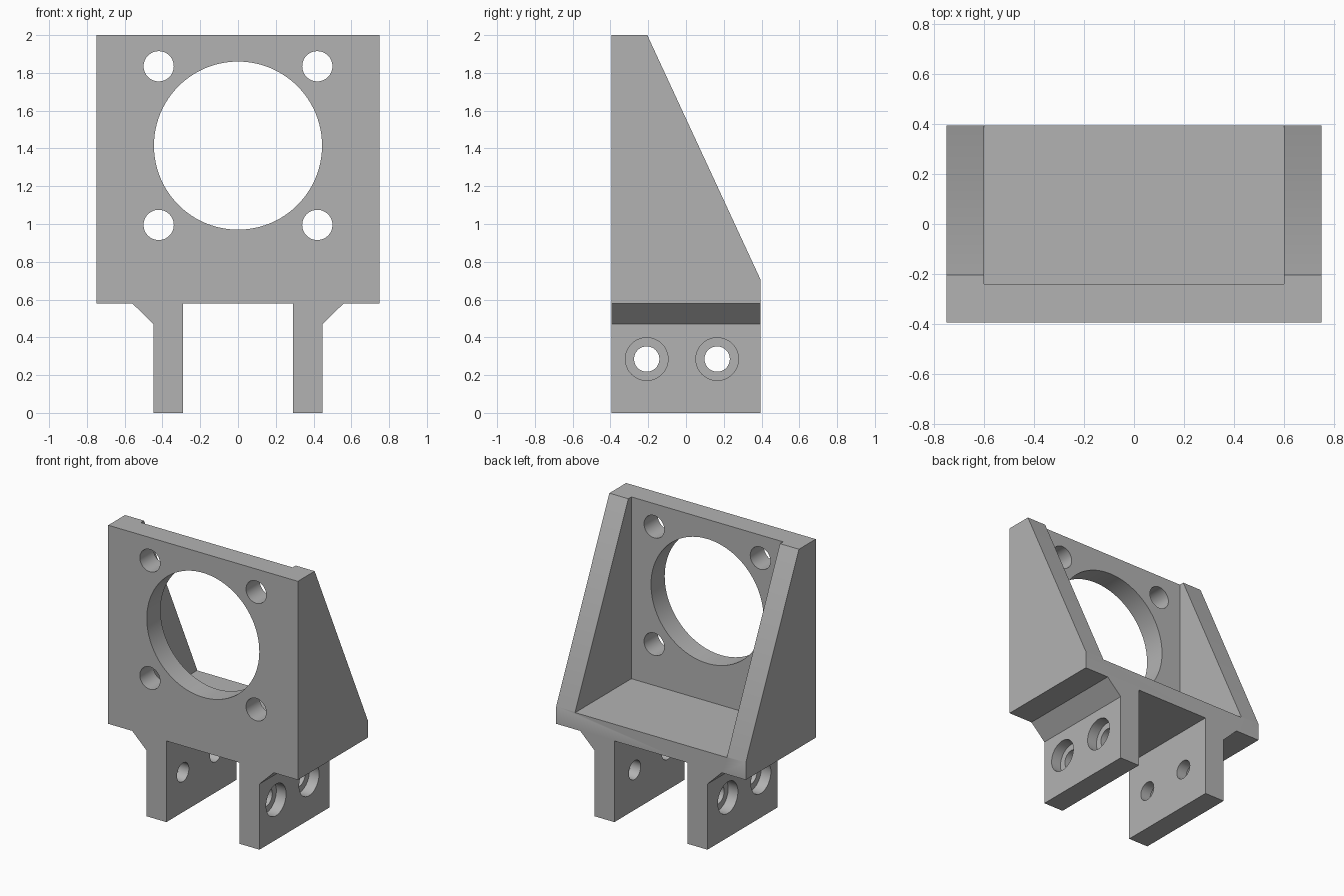
import bpy, bmesh, math
from mathutils import Matrix, Vector

cube = bpy.data.objects.get("Cube")
if cube:
    bpy.data.objects.remove(cube, do_unlink=True)

grey = bpy.data.materials.new("mid grey")
grey.use_nodes = True
colour = (0.45, 0.45, 0.45, 1)
grey.diffuse_color = colour
grey.node_tree.nodes["Principled BSDF"].inputs["Base Color"].default_value = colour


def make_object(name, bm):
    bmesh.ops.recalc_face_normals(bm, faces=bm.faces)
    mesh = bpy.data.meshes.new(name)
    bm.to_mesh(mesh)
    bm.free()
    mesh.materials.append(grey)
    obj = bpy.data.objects.new(name, mesh)
    bpy.context.collection.objects.link(obj)
    return obj


def extrude(name, points, shift):
    """Solid swept from a flat outline along shift."""
    bm = bmesh.new()
    face = bm.faces.new([bm.verts.new(p) for p in points])
    result = bmesh.ops.extrude_face_region(bm, geom=[face], use_keep_orig=True)
    moved = [v for v in result["geom"] if isinstance(v, bmesh.types.BMVert)]
    bmesh.ops.translate(bm, verts=moved, vec=shift)
    return make_object(name, bm)


def cylinder(centre, radius, depth, axis, segments=48):
    bm = bmesh.new()
    turn = Vector((0, 0, 1)).rotation_difference(Vector(axis)).to_matrix().to_4x4()
    bmesh.ops.create_cone(bm, cap_ends=True, segments=segments, radius1=radius,
                          radius2=radius, depth=depth,
                          matrix=Matrix.Translation(centre) @ turn)
    return make_object("hole_cutter", bm)


def combine(target, tool, operation):
    mod = target.modifiers.new("shape", 'BOOLEAN')
    mod.operation = operation
    mod.solver = 'EXACT'
    mod.object = tool
    tool.hide_render = True
    bpy.context.view_layer.objects.active = target
    bpy.ops.object.modifier_apply(modifier=mod.name)
    bpy.data.objects.remove(tool, do_unlink=True)


# Front outline: wide plate standing on two chamfered legs
half = [(0.29, 0.58), (0.29, 0), (0.447, 0), (0.447, 0.47),
        (0.56, 0.58), (0.75, 0.58), (0.75, 2)]
outline = half + [(-x, z) for x, z in reversed(half)]
bracket = extrude("mounting_bracket", [(x, -0.395, z) for x, z in outline], (0, 0.79, 0))

# Side outline: sloping gussets
side = [(-0.395, -0.1), (0.395, -0.1), (0.395, 0.705), (-0.205, 2), (-0.205, 2.1), (-0.395, 2.1)]
combine(bracket, extrude("side_outline", [(-1, y, z) for y, z in side], (2, 0, 0)), 'INTERSECT')

# Pocket between the gussets, open at the back and top
pocket = [(-0.24, 0.7), (0.6, 0.7), (0.6, 2.2), (-0.24, 2.2)]
combine(bracket, extrude("pocket_cutter", [(-0.6, y, z) for y, z in pocket], (1.2, 0, 0)), 'DIFFERENCE')

# Large round opening and four corner holes in the front plate
combine(bracket, cylinder((0, -0.32, 1.415), 0.445, 0.3, (0, 1, 0), 96), 'DIFFERENCE')
for x in (-0.42, 0.42):
    for z in (0.995, 1.835):
        combine(bracket, cylinder((x, -0.32, z), 0.08, 0.3, (0, 1, 0)), 'DIFFERENCE')

# Cross holes through both legs, counterbored on the outside
for y in (-0.208, 0.165):
    combine(bracket, cylinder((0, y, 0.285), 0.067, 1.2, (1, 0, 0)), 'DIFFERENCE')
    for s in (-1, 1):
        combine(bracket, cylinder((s * 0.47, y, 0.285), 0.113, 0.2, (1, 0, 0)), 'DIFFERENCE')

# Smooth bores with crisp edges
bpy.ops.object.select_all(action='DESELECT')
bracket.select_set(True)
bpy.context.view_layer.objects.active = bracket
bpy.ops.object.shade_smooth_by_angle(angle=math.radians(30))
